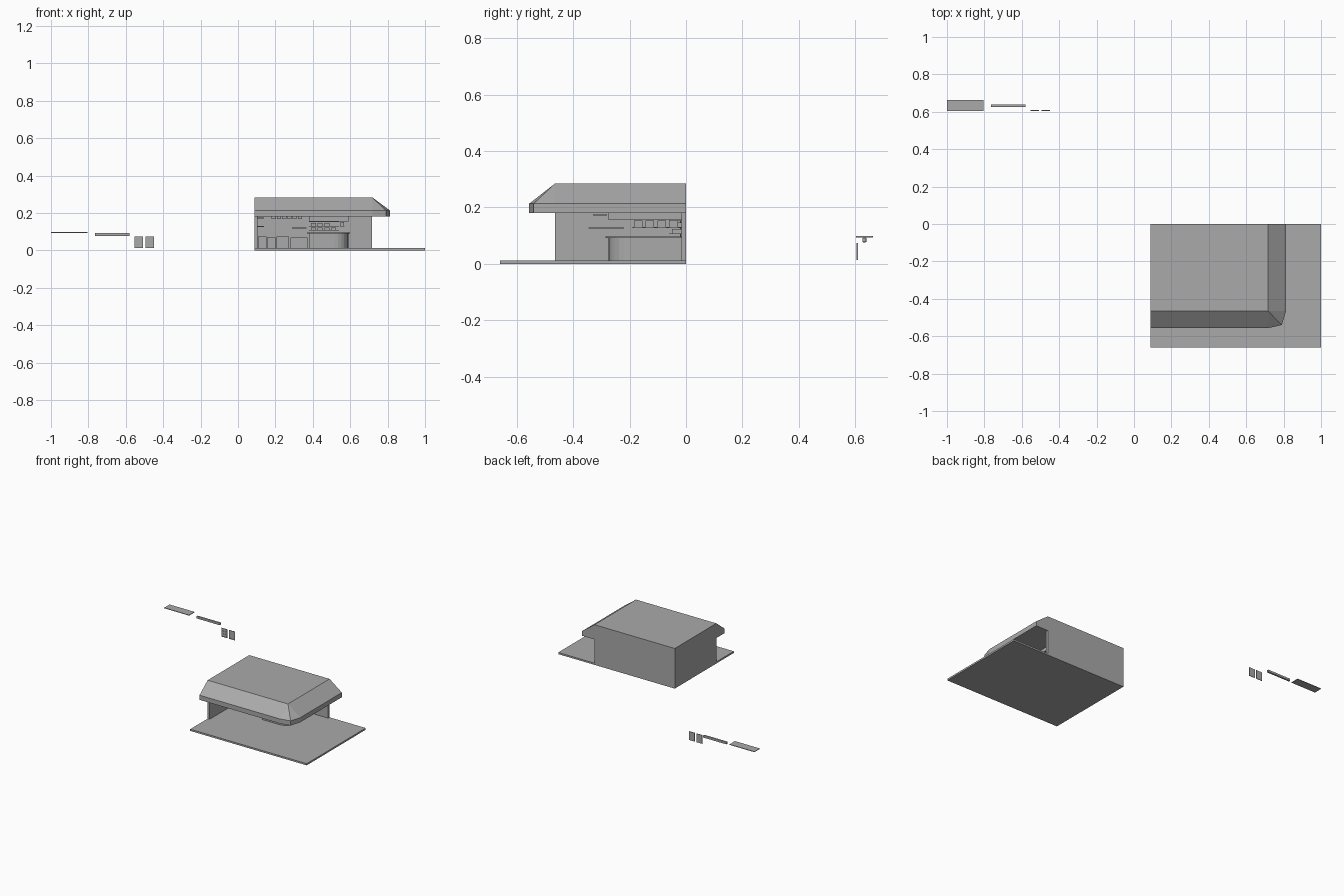
import bpy
import bmesh
import math

default_cube = bpy.data.objects.get("Cube")
if default_cube:
    bpy.data.objects.remove(default_cube, do_unlink=True)

# One plain grey for the whole scene
grey = bpy.data.materials.new("plain grey")
grey.use_nodes = True
grey_value = (0.4, 0.4, 0.4, 1)
grey.diffuse_color = grey_value
for node in grey.node_tree.nodes:
    if node.type == "BSDF_PRINCIPLED":
        node.inputs["Base Color"].default_value = grey_value


def add_object(name, bm):
    """Turn a finished bmesh into a named, flat-shaded grey object."""
    bmesh.ops.recalc_face_normals(bm, faces=bm.faces)
    mesh = bpy.data.meshes.new(name)
    bm.to_mesh(mesh)
    bm.free()
    mesh.materials.append(grey)
    obj = bpy.data.objects.new(name, mesh)
    bpy.context.collection.objects.link(obj)
    return obj


def box(name, x_range, y_range, z_range):
    """Axis-aligned block between the given limits."""
    bm = bmesh.new()
    bmesh.ops.create_cube(bm, size=1)
    for vert in bm.verts:
        for axis, (low, high) in enumerate((x_range, y_range, z_range)):
            vert.co[axis] = low if vert.co[axis] < 0 else high
    return add_object(name, bm)


def prism(name, outline, z_low, z_high):
    """Upright extrusion of a flat outline."""
    bm = bmesh.new()
    face = bm.faces.new([bm.verts.new((x, y, z_low)) for x, y in outline])
    result = bmesh.ops.extrude_face_region(bm, geom=[face])
    for item in result["geom"]:
        if isinstance(item, bmesh.types.BMVert):
            item.co.z = z_high
    return add_object(name, bm)


def framed_panel(name, x_low, x_high, y, z_low, z_high, bars):
    """Thin panel with a raised border and evenly spaced cross bars."""
    rim = 0.004
    front, back = y - 0.002, y + 0.002
    box(name, (x_low, x_high), (y, back), (z_low, z_high))
    for side, x in (("left", x_high - rim), ("right", x_low)):
        box(name + "_stile_" + side, (x, x + rim), (front, y), (z_low, z_high))
    for i in range(bars + 2):
        z = z_low + (z_high - z_low - rim) * i / (bars + 1)
        box(name + "_rail", (x_low + rim, x_high - rim), (front, y), (z, z + rim))


# Shell limits
left_x, right_x = 0.088, 0.717
front_y, back_y = -0.465, 0
floor_z, eave_z = 0.012, 0.18
fascia_z, roof_z = 0.213, 0.284
wall = 0.016
inner_x, inner_y = left_x + wall, back_y - wall

# Ground slab and two walls
box("ground_slab", (left_x, 1), (-0.66, back_y), (0, floor_z))
box("back_wall", (left_x, right_x), (inner_y, back_y), (floor_z, eave_z))
box("side_wall", (left_x, inner_x), (front_y, inner_y), (floor_z, eave_z))

# Roof with a fascia band and a rounded-off overhanging corner
eave = [(left_x, back_y), (left_x, -0.556), (0.72, -0.556),
        (0.79, -0.54), (0.813, front_y), (0.813, back_y)]
crown = [(left_x, back_y), (left_x, front_y), (right_x, front_y), (right_x, back_y)]
bm = bmesh.new()
for outline, z in ((eave, eave_z), (eave, fascia_z), (crown, roof_z)):
    for x, y in outline:
        bm.verts.new((x, y, z))
bmesh.ops.convex_hull(bm, input=bm.verts)
bmesh.ops.dissolve_limit(bm, angle_limit=0.01, verts=bm.verts, edges=bm.edges)
add_object("roof", bm)


# Service counter with a rounded outer corner and a projecting top
def counter_outline(grow):
    x_low, x_high, y_low, radius = 0.38 - grow, 0.59 + grow, -0.275 - grow, 0.075
    arc = [(x_high - radius + radius * math.sin(a), y_low + radius - radius * math.cos(a))
           for a in (math.pi / 2 * i / 6 for i in range(7))]
    return [(x_low, inner_y), (x_low, y_low)] + arc + [(x_high, inner_y)]


prism("counter_body", counter_outline(0), floor_z, 0.091)
prism("counter_top", counter_outline(0.01), 0.091, 0.096)

# Hanging fascia above the counter
box("hanging_sign_board", (0.38, 0.59), (-0.275, -0.268), (0.155, eave_z))
box("hanging_side_board", (0.583, 0.59), (-0.268, inner_y), (0.155, eave_z))

# Wall shelves with boxes
for i, z in enumerate((0.105, 0.128, 0.152)):
    box("counter_shelf", (0.38, 0.54), (-0.06, inner_y), (z, z + 0.003))
    for j in range(4 - i):
        x = 0.39 + j * 0.036
        box("shelf_box", (x, x + 0.026), (-0.05, inner_y), (z + 0.003, z + 0.018))

# Small goods rack along the open side
box("goods_rack", (0.545, 0.57), (-0.19, inner_y), (0.127, 0.131))
for i in range(4):
    y = -0.185 + i * 0.042
    box("rack_box", (0.548, 0.567), (y, y + 0.03), (0.131, 0.153))

# Low cabinets against the back wall
for i, (x, width) in enumerate(((0.107, 0.045), (0.156, 0.045), (0.207, 0.066), (0.282, 0.09))):
    high = 0.07 if i % 2 else 0.075
    box("low_cabinet", (x, x + width), (-0.08, inner_y), (floor_z, high))
    framed_panel("cabinet_door", x + 0.003, x + width - 0.003, -0.083, 0.016, high - 0.004, 0)

# Wall boards, ledges and light strip
framed_panel("wall_board", 0.2, 0.275, inner_y - 0.003, 0.085, 0.128, 0)
framed_panel("corner_board", 0.108, 0.134, inner_y - 0.003, 0.125, 0.167, 0)
box("wall_ledge", (0.29, 0.365), (-0.05, inner_y), (0.118, 0.122))
box("side_ledge", (inner_x, 0.14), (-0.345, -0.22), (0.125, 0.129))
box("upper_ledge", (inner_x, 0.14), (-0.33, -0.28), (0.171, 0.175))
for i in range(6):
    x = 0.18 + i * 0.028
    box("ceiling_lamp", (x, x + 0.022), (-0.12, -0.1), (0.168, eave_z))

# Loose pieces set apart: flat board, rounded bar and two framed panels
box("loose_board", (-1, -0.805), (0.603, 0.663), (0.094, 0.098))
bar = box("loose_bar", (-0.765, -0.58), (0.625, 0.64), (0.076, 0.093))
bevel = bar.modifiers.new("rounded edges", "BEVEL")
bevel.width, bevel.segments = 0.004, 2
framed_panel("loose_panel_right", -0.553, -0.508, 0.607, 0.013, 0.074, 2)
framed_panel("loose_panel_left", -0.494, -0.449, 0.607, 0.013, 0.074, 0)
